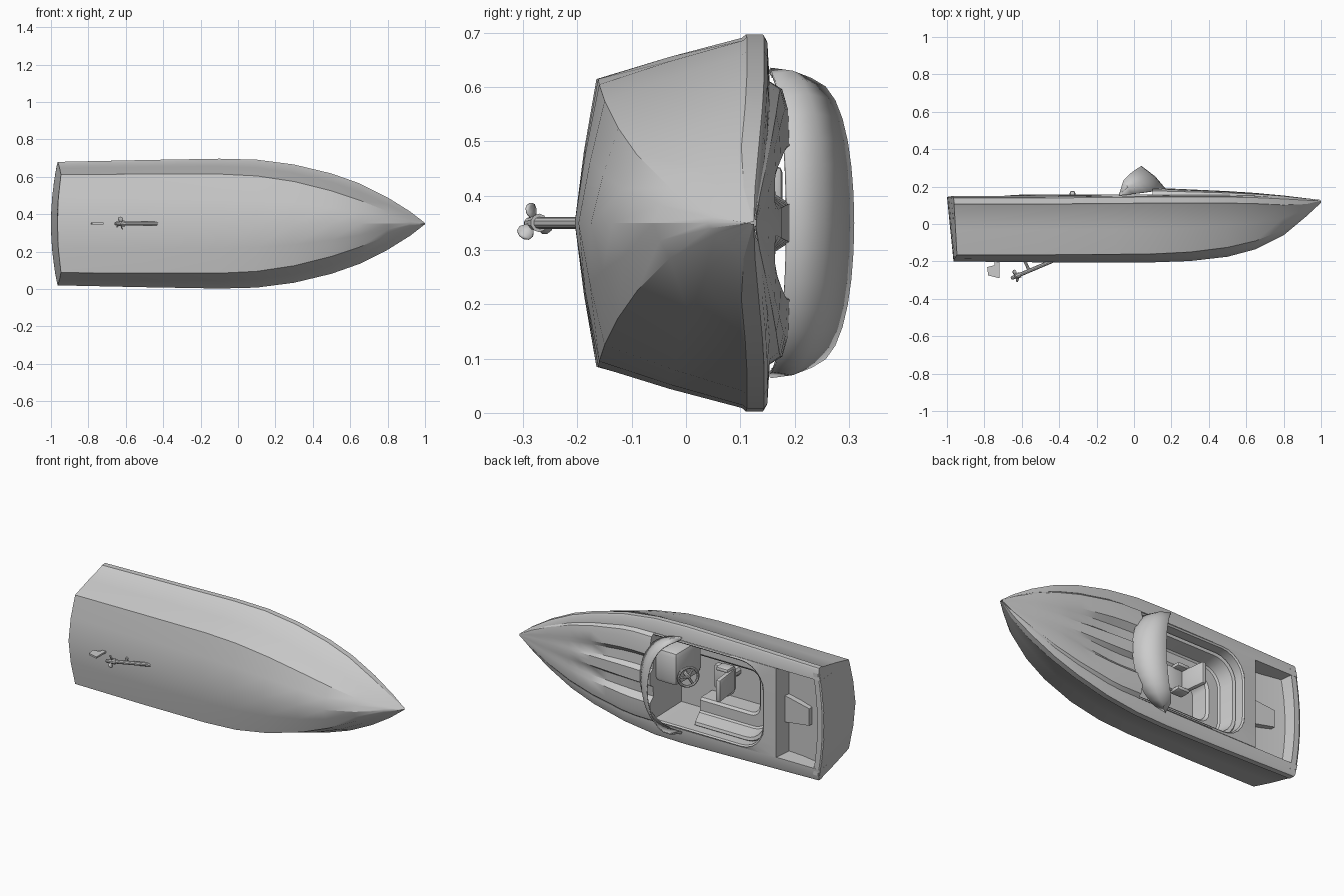
import bpy, bmesh
from math import pi, sin, cos
from mathutils import Vector

if "Cube" in bpy.data.objects:
    bpy.data.objects.remove(bpy.data.objects["Cube"])

ZC = 0.35  # boat lies on its side: x = length, y = boat's up, z = beam


def P(x, y, z):
    return Vector((x, y, z + ZC))


def finish(name, bm, angle=32):
    bmesh.ops.remove_doubles(bm, verts=bm.verts, dist=1e-5)
    bmesh.ops.recalc_face_normals(bm, faces=bm.faces)
    me = bpy.data.meshes.new(name)
    bm.to_mesh(me)
    bm.free()
    ob = bpy.data.objects.new(name, me)
    bpy.context.collection.objects.link(ob)
    bpy.ops.object.select_all(action='DESELECT')
    ob.select_set(True)
    bpy.context.view_layer.objects.active = ob
    bpy.ops.object.shade_smooth_by_angle(angle=angle * pi / 180)
    return ob


def loft(name, rows, cap_rows=(), cap_cols=(), ring=False):
    """Skin equal-length rows of points; optionally cap end rows or columns."""
    bm = bmesh.new()
    v = [[bm.verts.new(p) for p in r] for r in rows]
    n = len(rows[0])
    for a, b in zip(v, v[1:]):
        for i in range(n if ring else n - 1):
            j = (i + 1) % n
            bm.faces.new((a[i], a[j], b[j], b[i]))
    for k in cap_rows:
        bm.faces.new(v[k])
    for k in cap_cols:
        bm.faces.new([r[k] for r in v])
    return finish(name, bm)


def mirror(half):
    """Half section starting on the centreline -> full section."""
    return [Vector((p.x, p.y, 2 * ZC - p.z)) for p in half[:0:-1]] + half


def block(name, x, y, z, bevel=0.012, tilt=0.0):
    """Bevelled box given by (min, max) ranges, tilted about the z axis."""
    bm = bmesh.new()
    bmesh.ops.create_cube(bm, size=1)
    bmesh.ops.scale(bm, vec=(x[1] - x[0], y[1] - y[0], z[1] - z[0]), verts=bm.verts)
    bmesh.ops.bevel(bm, geom=bm.edges, offset=bevel, segments=2, affect='EDGES', profile=0.5)
    ob = finish(name, bm)
    ob.location = P(sum(x) / 2, sum(y) / 2, sum(z) / 2)
    ob.rotation_euler.z = tilt
    return ob


def rod(name, a, b, r1, r2=None, sides=10):
    d = b - a
    bm = bmesh.new()
    bmesh.ops.create_cone(bm, cap_ends=True, segments=sides, radius1=r1,
                          radius2=r1 if r2 is None else r2, depth=d.length)
    ob = finish(name, bm)
    ob.rotation_mode = 'QUATERNION'
    ob.rotation_quaternion = d.to_track_quat('Z', 'Y')
    ob.location = (a + b) / 2
    return ob


# stations: x, keel y, chine half-width, chine y, sheer half-width, sheer y
ST = [(-1, -.2, .262, -.165, .33, .145), (-.5, -.205, .265, -.165, .34, .145),
      (-.1, -.205, .265, -.162, .347, .148), (.1, -.205, .255, -.16, .342, .15),
      (.3, -.198, .225, -.15, .316, .15), (.5, -.175, .175, -.125, .268, .15),
      (.65, -.135, .125, -.09, .215, .147), (.8, -.06, .065, -.03, .14, .14),
      (.92, .04, .02, .055, .065, .131), (1, .115, .001, .118, .003, .125)]


def at(x, col):
    for a, b in zip(ST, ST[1:]):
        if x <= b[0]:
            t = (x - a[0]) / (b[0] - a[0])
            return a[col] + t * (b[col] - a[col])


def inner(b):
    return min(.262, b * .8)


def stern_x(y, z):
    return -1 + .035 * (z / .33) ** 2 + .035 * (.145 - y) / .345


# hull with rub rail and gunwale
rows = []
for x, k, c, cy, b, sy in ST:
    s = min(1, b / .1)
    half = [(0, k), (c * .5, (k + cy) / 2 - .003), (c, cy),
            ((c + b) / 2, (cy + sy - .045 * s) / 2), (b - .006 * s, sy - .045 * s),
            (b, sy - .038 * s), (b, sy - .006 * s), (b - .01 * s, sy),
            (inner(b), sy + .004 * s), (inner(b) * .99, sy - .4 * (sy - cy))]
    rows.append(mirror([P(stern_x(y, z) if x == -1 else x, y, z) for z, y in half]))
    if x == -1:
        outer = half[:8]
loft("hull", rows)

# transom, bowed aft
fr = (-1, -.75, -.5, -.25, 0, .25, .5, .75, 1)
loft("transom", [[P(stern_x(y, z * f), y, z * f) for f in fr] for z, y in outer])
rim = []
for f in fr:
    z = .3 * f
    xt = stern_x(.145, z)
    rim.append([P(xt, .142, z), P(xt + .008, .148, z), P(xt + .04, .148, z), P(xt + .055, .05, z)])
loft("transom_rim", rim)

# crowned foredeck with two tapered scoops
rows = []
prof = [(0, 1, 0), (.13, 1, 0), (.2, .95, .9), (.42, .9, 1), (.54, .95, 0),
        (.8, .85, 0), (.94, .6, 0), (1, 0, 0)]
for x in (.1, .14, .22, .3, .4, .5, .58, .65, .8, .92, .995):
    w, e = inner(at(x, 4)), at(x, 5) + .002
    rise = .002 + .04 * max(0, (.98 - x) / .88)
    g = .03 * max(0, min(1, (.66 - x) / .4))
    rows.append(mirror([P(x, e + rise * h - g * d, w * f) for f, h, d in prof]))
loft("foredeck", rows)
loft("front_bulkhead", [rows[0], [P(.1, -.1, p.z - ZC) for p in rows[0]]])


# cockpit plan: U outline, rounded at the aft end
def plan(d, y, x0, square=0):
    hw, r = .26 - d, .15 - .7 * d
    cx, cz = -.62 + d + r, hw - r
    half = [P(cx - r, y, 0)]
    for i in range(7):
        a = pi / 2 * (1 - i / 6)
        m = 1 / max(sin(a), cos(a)) if square else 1
        half.append(P(cx - (r + square) * sin(a) * m, y, cz + r * cos(a) * m))
    half[0].x = half[1].x
    return mirror(half + [P(x0, y, hw)])


loft("cockpit_tub", [plan(0, .152, .1), plan(.006, .157, .1), plan(.014, .15, .1),
                     plan(.02, -.1, .1)], cap_rows=(-1,))
loft("bench_seat", [plan(.012, -.1, -.1), plan(.012, .09, -.13), plan(.022, .105, -.13),
                    plan(.038, .1, -.13), plan(.055, .02, -.1), plan(.065, .012, -.1),
                    plan(.125, .012, -.1), plan(.138, .0, -.1), plan(.14, -.1, -.1)],
     cap_cols=(0, -1))

# aft ledge, sunken stern well and hatch
loft("aft_ledge", [plan(.004, .156, -.4), plan(-.003, .152, -.4, .07),
                   plan(-.003, .03, -.4, .085)])
loft("stern_well_floor", [[P(x, y, z) for z in (-.265, 0, .265)]
                          for x, y in ((-.66, .045), (-.8, .055), (-.96, .085))])
loft("engine_hatch", [[P(-.69, y, -.08), P(-.69, y, .08), P(-.87, y + .015, .05),
                       P(-.87, y + .015, -.05)] for y in (.03, .08)], cap_rows=(-1,), ring=True)

# wraparound windshield
low, mid, top = [], [], []
for i in range(17):
    a = -pi / 2 + pi * i / 16
    c, s = max(0, cos(a)), sin(a)
    p = P(-.08 + .25 * c ** .8, .152 + .036 * c, .28 * s)
    q = P(-.08 + .12 * c, .16 + .15 * c ** .45, .272 * s)
    low.append(p)
    top.append(q)
    mid.append((p + q) / 2 + Vector((.008 * c, .006 * c, .01 * s)))
ws = loft("windshield", [low, mid, top])
m = ws.modifiers.new("thickness", 'SOLIDIFY')
m.thickness = .006

# helm console, steering wheel
block("helm_console", (-.04, .11), (-.1, .145), (-.03, .17), .03)
axis = Vector((-.8, .6, 0))
hub = P(-.085, .1, .03)
rod("steering_column", P(-.02, .05, .03), hub, .012)
bpy.ops.mesh.primitive_torus_add(major_radius=.055, minor_radius=.008, major_segments=24,
                                 minor_segments=8, location=hub)
wheel = bpy.context.object
wheel.name = "steering_wheel"
wheel.rotation_mode = 'QUATERNION'
wheel.rotation_quaternion = axis.to_track_quat('Z', 'Y')
bpy.ops.object.shade_smooth_by_angle(angle=.6)
u, w = Vector((.6, .8, 0)), Vector((0, 0, 1))
for i in range(3):
    a = pi / 2 + i * 2 * pi / 3
    rod("wheel_spoke", hub, hub + .055 * (cos(a) * w + sin(a) * u), .007, sides=6)

# driver seat
block("seat_cushion", (-.32, -.2), (-.015, .03), (-.03, .11), .012)
block("seat_back", (-.335, -.305), (0, .178), (-.025, .105), .012, .12)
for s in (-.03, .11):
    block("seat_side", (-.32, -.24), (0, .07), (s - .012, s + .012), .01)
rod("seat_pedestal", P(-.26, -.1, .04), P(-.26, 0, .04), .03, .025)

# propeller shaft, strut, propeller, rudder
a, b = P(-.43, -.195, 0), P(-.65, -.288, 0)
d = (b - a).normalized()
rod("propeller_shaft", a, b, .011)
rod("shaft_strut", P(-.585, -.195, 0), P(-.56, -.25, 0), .008, sides=8)
rod("propeller_hub", b - d * .045, b + d * .008, .017, .008)
c = b - d * .02
e1, e2 = Vector((-d.y, d.x, 0)), Vector((0, 0, 1))
for i in range(3):
    t = .3 + i * 2 * pi / 3
    r = cos(t) * e2 + sin(t) * e1
    tan = (d.cross(r) + d * .7).normalized()
    blade = loft("propeller_blade", [[c + r * h - tan * k, c + r * h, c + r * h + tan * k]
                                     for h, k in ((.008, .006), (.022, .016), (.032, .014), (.037, .005))])
    blade.modifiers.new("thickness", 'SOLIDIFY').thickness = .004
loft("rudder", [[P(x, y, z) for x, y in ((-.745, -.19), (-.72, -.19), (-.72, -.29),
                                         (-.78, -.275), (-.785, -.23), (-.745, -.22))]
                for z in (-.005, .005)], cap_rows=(0, -1), ring=True)
